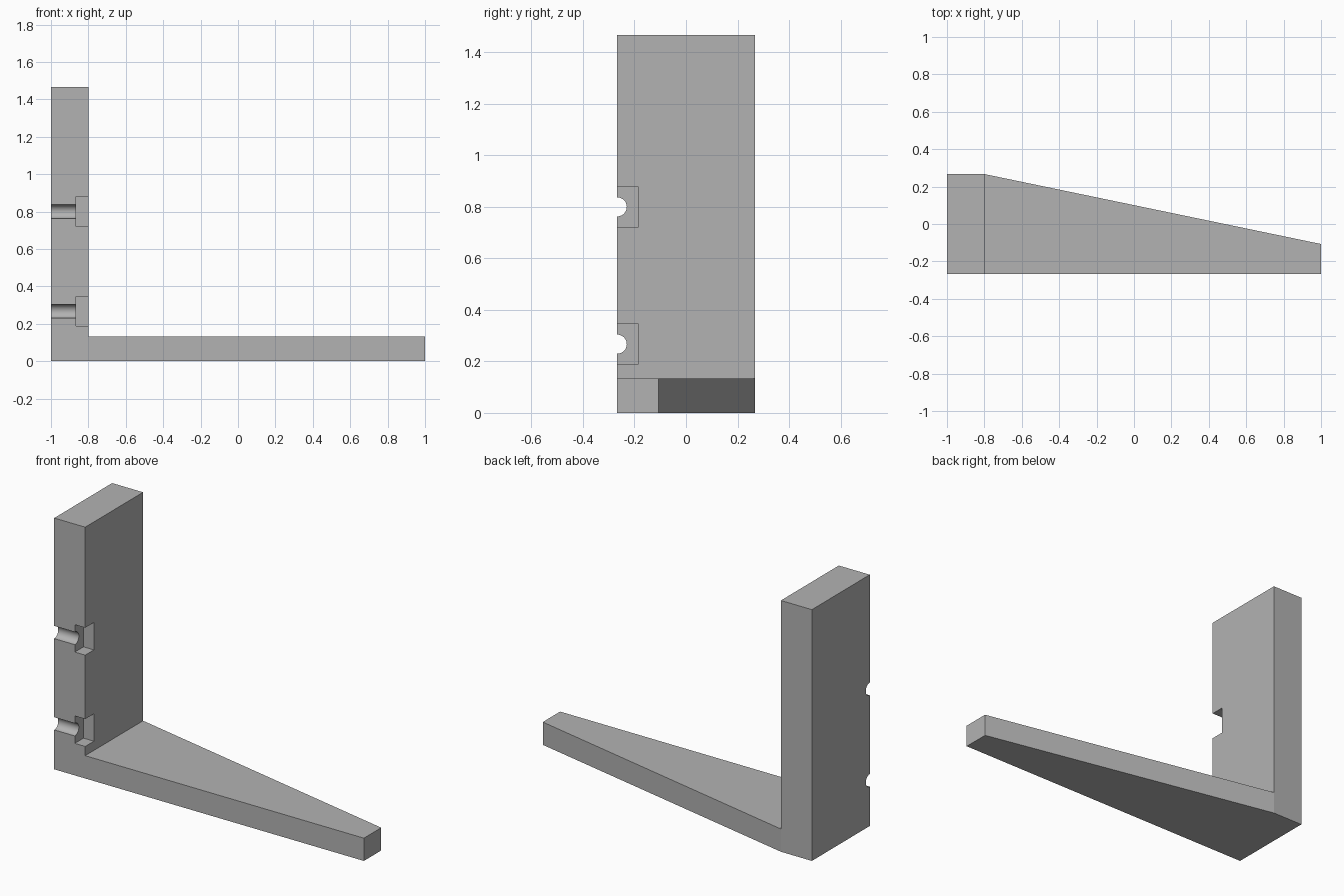
import bpy
import bmesh
import math

cube = bpy.data.objects.get("Cube")
if cube:
    bpy.data.objects.remove(cube, do_unlink=True)

FRONT, BACK = -0.267, 0.267
LEFT, INNER, TIP = -1.0, -0.8, 1.0
BASE_H, TOTAL_H = 0.133, 1.467

grey = bpy.data.materials.new("plain grey")
grey.use_nodes = True
colour = (0.45, 0.45, 0.45, 1)
grey.diffuse_color = colour
grey.node_tree.nodes["Principled BSDF"].inputs["Base Color"].default_value = colour


def finish(bm, name):
    bmesh.ops.recalc_face_normals(bm, faces=bm.faces[:])
    mesh = bpy.data.meshes.new(name)
    bm.to_mesh(mesh)
    bm.free()
    mesh.materials.append(grey)
    obj = bpy.data.objects.new(name, mesh)
    bpy.context.collection.objects.link(obj)
    return obj


def raise_faces(bm, faces, height):
    """Extrude faces straight up and return the new caps."""
    geom = bmesh.ops.extrude_face_region(bm, geom=faces)["geom"]
    verts = [g for g in geom if isinstance(g, bmesh.types.BMVert)]
    bmesh.ops.translate(bm, verts=verts, vec=(0, 0, height))
    return [g for g in geom if isinstance(g, bmesh.types.BMFace)]


# Bracket: heel and tapered arm share one footprint, the heel grows into the upright
bm = bmesh.new()
a, b, c, d, e, f = [bm.verts.new((x, y, 0)) for x, y in (
    (LEFT, FRONT), (INNER, FRONT), (TIP, FRONT),
    (TIP, -0.107), (INNER, BACK), (LEFT, BACK))]
footprint = [bm.faces.new((a, b, e, f)), bm.faces.new((b, c, d, e))]
caps = raise_faces(bm, footprint, BASE_H)
heel = min(caps, key=lambda face: face.calc_center_median().x)
raise_faces(bm, [heel], TOTAL_H - BASE_H)
# Close the underside if the extrusion consumed it
bmesh.ops.holes_fill(bm, edges=[ed for ed in bm.edges if ed.is_boundary], sides=0)
bracket = finish(bm, "bracket")


def cut(cutter):
    mod = bracket.modifiers.new(cutter.name, 'BOOLEAN')
    mod.operation = 'DIFFERENCE'
    mod.solver = 'EXACT'
    mod.object = cutter
    bpy.context.view_layer.objects.active = bracket
    bpy.ops.object.modifier_apply(modifier=mod.name)
    bpy.data.objects.remove(cutter, do_unlink=True)


# Screw channels: half-round groove from the outside, square nut pocket inside
for z in (0.267, 0.8):
    bpy.ops.mesh.primitive_cylinder_add(
        vertices=48, radius=0.037, depth=0.4,
        location=(-0.9, FRONT, z), rotation=(0, math.pi / 2, 0))
    groove = bpy.context.object
    groove.name = "groove_cutter"
    groove.data.materials.append(grey)
    cut(groove)

    bm = bmesh.new()
    bmesh.ops.create_cube(bm, size=1)
    bmesh.ops.scale(bm, verts=bm.verts, vec=(0.134, 0.16, 0.16))
    bmesh.ops.translate(bm, verts=bm.verts, vec=(INNER, FRONT, z))
    cut(finish(bm, "nut_pocket_cutter"))

# Smooth only the grooves
bpy.ops.object.select_all(action='DESELECT')
bracket.select_set(True)
bpy.context.view_layer.objects.active = bracket
bpy.ops.object.shade_smooth_by_angle(angle=math.radians(10))
